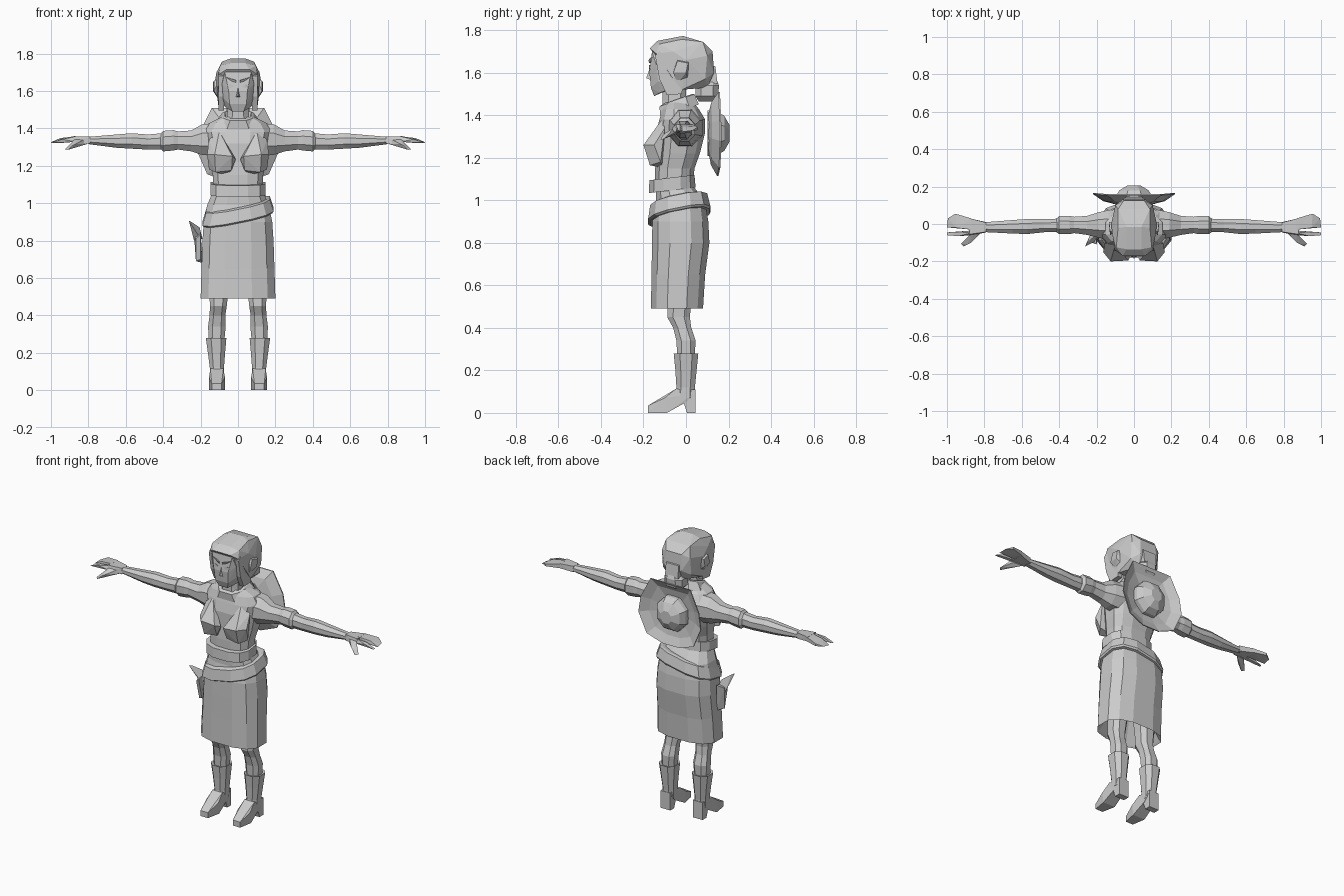
import bpy, bmesh, math
from mathutils import Vector

grey = bpy.data.materials.new("plain grey")
grey.diffuse_color = (0.6, 0.6, 0.6, 1)


def finish(name, bm, mirror=False):
    bmesh.ops.recalc_face_normals(bm, faces=bm.faces)
    me = bpy.data.meshes.new(name)
    bm.to_mesh(me)
    bm.free()
    me.materials.append(grey)
    ob = bpy.data.objects.new(name, me)
    bpy.context.collection.objects.link(ob)
    if mirror:
        ob.modifiers.new("mirror", 'MIRROR')
    return ob


def loft(name, rings, mirror=False, caps=True):
    """Skin a list of rings that share a point count."""
    bm = bmesh.new()
    vs = [[bm.verts.new(p) for p in r] for r in rings]
    n = len(vs[0])
    for a, b in zip(vs, vs[1:]):
        for i in range(n):
            j = (i + 1) % n
            bm.faces.new((a[i], a[j], b[j], b[i]))
    if caps:
        bm.faces.new(vs[0])
        bm.faces.new(vs[-1])
    return finish(name, bm, mirror)


def hull(name, pts, mirror=False):
    """Faceted solid around a few corner points."""
    bm = bmesh.new()
    for p in pts:
        bm.verts.new(p)
    r = bmesh.ops.convex_hull(bm, input=bm.verts)
    junk = {v for v in r["geom_interior"] + r["geom_unused"] if isinstance(v, bmesh.types.BMVert)}
    bmesh.ops.delete(bm, geom=list(junk), context='VERTS')
    return finish(name, bm, mirror)


def level(z, hx, y0, y1, n=12, boxy=0.75, cx=0, tilt=(0, 0)):
    """Horizontal ring: half width, front and back, optional slant."""
    out = []
    for i in range(n):
        t = 2 * math.pi * (i + 0.5) / n
        c, s = math.cos(t), math.sin(t)
        k = math.cos(math.pi / n) ** boxy
        x = cx + hx * math.copysign(abs(c) ** boxy, c) / k
        y = (y0 + y1) / 2 + (y1 - y0) / 2 * math.copysign(abs(s) ** boxy, s) / k
        out.append((x, y, z + tilt[0] * x + tilt[1] * y))
    return out


def across(x, y0, y1, z0, z1, n=8):
    """Ring around an arm."""
    return [(x, (y0 + y1) / 2 + (y1 - y0) / 2 * math.cos(t) * 1.05,
             (z0 + z1) / 2 + (z1 - z0) / 2 * math.sin(t) * 1.05)
            for t in (2 * math.pi * (i + 0.5) / n for i in range(n))]


# Skirt, open at the hem with a recessed lining
loft("skirt", [level(*r) for r in (
    (0.62, .12, -.10, .03), (0.50, .192, -.158, .075), (0.49, .20, -.165, .08),
    (0.65, .195, -.162, .09), (0.80, .19, -.16, .11), (0.90, .183, -.158, .105),
    (0.99, .165, -.14, .09), (1.06, .135, -.14, .04))])

# Slanted sash and waist belt
loft("hip_sash", [level(z, w, f, b, tilt=(.2, .2)) for z, w, f, b in (
    (.925, .184, -.165, .11), (.935, .19, -.178, .115),
    (1.0, .17, -.168, .10), (1.005, .155, -.15, .085))])
loft("waist_belt", [level(z, w, f, b, tilt=(0, .12)) for z, w, f, b in (
    (1.055, .13, -.15, .03), (1.055, .147, -.175, .045),
    (1.115, .147, -.172, .04), (1.115, .13, -.15, .03))])

# Torso up to the base of the neck
loft("torso", [level(*r) for r in (
    (1.05, .13, -.145, .03), (1.15, .135, -.145, .04), (1.22, .15, -.14, .065),
    (1.32, .165, -.14, .09), (1.38, .18, -.125, .09), (1.43, .15, -.11, .06),
    (1.46, .09, -.10, .035))])
hull("bust", [(.10, -.11, 1.385), (.155, -.10, 1.34), (.012, -.155, 1.235),
              (.03, -.195, 1.25), (.125, -.20, 1.26), (.165, -.15, 1.26),
              (.035, -.165, 1.175), (.12, -.17, 1.165), (.155, -.12, 1.18),
              (.06, -.10, 1.15)], True)

# Collar and neck
loft("neck", [level(z, w, f, b, 8) for z, w, f, b in (
    (1.42, .07, -.11, .02), (1.47, .058, -.11, .0), (1.55, .055, -.11, .0))])
loft("collar", [level(z, w, f, b, 8, tilt=(0, .35)) for z, w, f, b in (
    (1.43, .12, -.12, .06), (1.485, .082, -.125, .04),
    (1.49, .07, -.11, .03), (1.45, .065, -.10, .02))])

# Arms with short sleeves
loft("sleeve", [across(*r) for r in (
    (.12, -.09, .08, 1.25, 1.43), (.19, -.075, .065, 1.255, 1.425),
    (.25, -.06, .045, 1.275, 1.39), (.32, -.05, .04, 1.285, 1.385),
    (.345, -.056, .045, 1.28, 1.392), (.40, -.056, .045, 1.275, 1.388),
    (.415, -.045, .03, 1.29, 1.37))], True)
loft("arm", [across(*r) for r in (
    (.38, -.045, .03, 1.285, 1.378), (.48, -.045, .028, 1.285, 1.368),
    (.57, -.055, .028, 1.29, 1.375), (.65, -.052, .022, 1.295, 1.368),
    (.80, -.044, .01, 1.315, 1.355))], True)

# Hands
hull("palm", [(.79, -.045, 1.318), (.79, .01, 1.318), (.79, -.042, 1.355),
              (.79, .008, 1.355), (.88, -.062, 1.325), (.88, .03, 1.33),
              (.88, -.055, 1.357), (.88, .03, 1.358)], True)
hull("fingers", [(.87, -.03, 1.33), (.87, .03, 1.33), (.87, -.03, 1.358),
                 (.87, .03, 1.358), (.955, .055, 1.345), (.955, .055, 1.33),
                 (.995, .03, 1.328), (1.0, -.018, 1.322), (.95, -.02, 1.348)], True)
hull("forefinger", [(.87, -.06, 1.328), (.87, -.035, 1.328), (.87, -.048, 1.355),
                    (.94, -.065, 1.342), (.94, -.042, 1.345), (1.0, -.06, 1.322),
                    (1.0, -.045, 1.322), (.94, -.055, 1.322)], True)
hull("thumb", [(.81, -.04, 1.315), (.81, -.035, 1.345), (.87, -.05, 1.32),
               (.87, -.05, 1.345), (.885, -.085, 1.31), (.87, -.10, 1.315),
               (.91, -.12, 1.285), (.925, -.105, 1.288), (.89, -.11, 1.305)], True)

# Legs
loft("leg", [level(z, w, f, b, 8, .8, cx) for z, w, f, b, cx in (
    (.24, .04, -.04, .04, .115), (.34, .047, -.045, .045, .113),
    (.40, .042, -.06, .025, .11), (.45, .045, -.088, .018, .105),
    (.52, .05, -.085, .025, .103), (.66, .07, -.09, .04, .10))], True)

# Tall boots
loft("boot_shaft", [level(z, w, f, b, 8, .8, cx) for z, w, f, b, cx in (
    (.07, .038, -.055, .042, .113), (.12, .038, -.045, .042, .113),
    (.20, .046, -.05, .05, .115), (.28, .055, -.058, .058, .117),
    (.275, .045, -.045, .045, .117))], True)
hull("boot_foot", [(x, y, z) for x in (.078, .148) for y, z in (
    (-.045, .115), (-.04, .03), (.0, .05), (.035, .09))] +
    [(x, y, z) for x in (.07, .155) for y, z in ((-.09, .0), (-.10, .07))] +
    [(x, -.178, z) for x in (.088, .14) for z in (0, .035)], True)
hull("boot_heel", [(x, y, z) for x in (.08, .148) for y, z in (
    (.005, 0), (.045, 0), (.045, .11), (-.015, .06), (0, .11))], True)

# Head: face mask in front of a hair shell
hull("face", [(s * x, y, z) for s in (1, -1) for x, y, z in (
    (.03, -.15, 1.49), (.055, -.125, 1.505), (.078, -.13, 1.56), (.045, -.165, 1.53),
    (.05, -.172, 1.60), (.085, -.14, 1.64), (.07, -.16, 1.70), (.09, -.06, 1.53),
    (.09, -.04, 1.72))])
hull("nose", [(-.013, -.165, 1.565), (.013, -.165, 1.565), (0, -.187, 1.575),
              (0, -.165, 1.635)])
hull("brow", [(.012, -.172, 1.645), (.07, -.155, 1.665), (.012, -.178, 1.658),
              (.07, -.162, 1.675), (.03, -.14, 1.66)], True)
hull("eye", [(.02, -.174, 1.625), (.058, -.168, 1.628), (.04, -.174, 1.637),
             (.04, -.174, 1.615), (.04, -.14, 1.625)], True)
hull("hair_cap", [(s * x, y, z) for s in (1, -1) for x, y, z in (
    (.04, -.015, 1.773), (.085, -.02, 1.757), (.095, -.125, 1.735), (.04, -.135, 1.75),
    (.06, -.17, 1.715), (.10, -.14, 1.69), (.115, -.06, 1.70), (.122, .0, 1.66),
    (.085, .08, 1.745), (.10, .10, 1.68), (.055, .125, 1.70), (.06, .132, 1.60),
    (.10, .09, 1.57), (.05, .10, 1.53), (.105, -.02, 1.52), (.11, -.06, 1.57))])
hull("side_hair", [(x, y, z) for x in (.075, .105) for y, z in (
    (-.125, 1.70), (-.145, 1.68), (-.125, 1.57), (-.09, 1.495), (-.02, 1.50),
    (.0, 1.62))], True)
hull("ear", [(.10, -.04, 1.55), (.10, .01, 1.57), (.10, .015, 1.655), (.10, -.04, 1.665),
             (.128, -.06, 1.60), (.134, .0, 1.60), (.134, .01, 1.645),
             (.128, -.04, 1.655)], True)

# Hair bun and its tie
loft("hair_bun", [level(z, w, f, b, 8) for z, w, f, b in (
    (1.465, .035, .06, .13), (1.49, .062, .045, .152),
    (1.54, .062, .045, .155), (1.565, .035, .065, .145))])
hull("hair_tie", [(x, y, z) for x in (-.045, .045) for y, z in (
    (.10, 1.64), (.138, 1.63), (.148, 1.55), (.10, 1.54))])

# Hat hanging on the back: flared brim around a round crown
outline = [(.14, 1.51), (.205, 1.38), (.22, 1.28), (.165, 1.155), (.06, 1.115)]
outline += [(-x, z) for x, z in reversed(outline)]
centre = Vector((0, 1.32))


def brim_ring(scale, y, flare):
    pts = [centre + (Vector(p) - centre) * scale for p in outline]
    return [(p.x, y + flare * abs(p.x) / .22, p.y) for p in pts]


loft("hat_brim", [brim_ring(.45, .105, 0), brim_ring(.75, .115, .01),
                  brim_ring(1, .14, .02), brim_ring(1, .147, .02),
                  brim_ring(.75, .128, .01), brim_ring(.45, .12, 0)])


def crown_ring(r, y):
    return [(r * math.cos(t), y, 1.315 + r * 1.05 * math.sin(t))
            for t in (2 * math.pi * (i + .5) / 8 for i in range(8))]


loft("hat_crown", [crown_ring(.11, .10), crown_ring(.107, .145),
                   crown_ring(.085, .18), crown_ring(.04, .205)])

# Sheathed knife at the hip
hull("sheath", [(-.20, -.02, .85), (-.20, -.11, .83), (-.235, -.05, .83),
                (-.225, -.10, .81), (-.19, -.04, .68), (-.225, -.07, .69),
                (-.20, -.08, .70)])
hull("knife_handle", [(-.19, -.04, .81), (-.20, -.09, .81), (-.235, -.06, .80),
                      (-.205, -.06, .87), (-.262, -.12, .905), (-.25, -.10, .90)])
